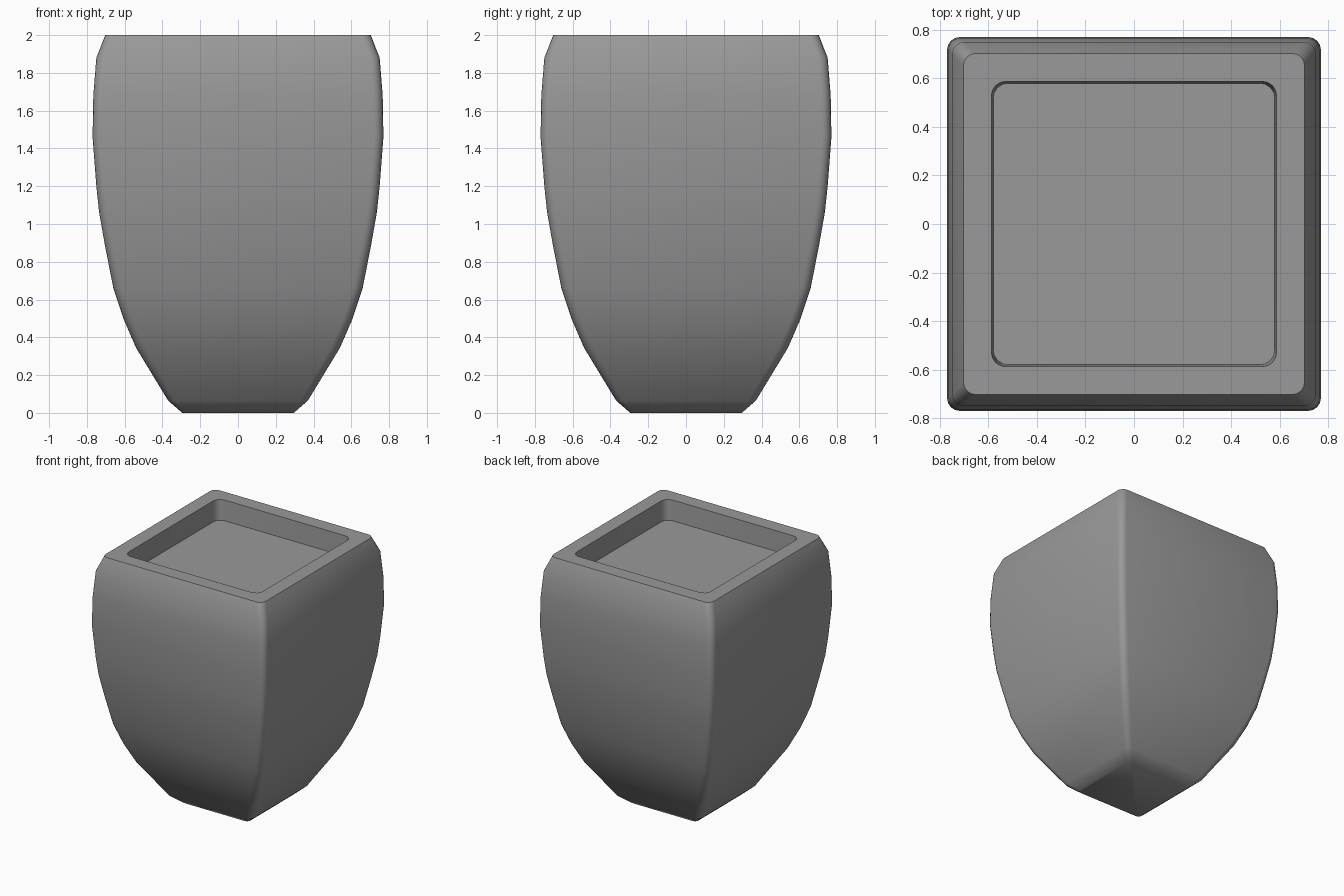
import bpy, bmesh, math

if "Cube" in bpy.data.objects:
    bpy.data.objects.remove(bpy.data.objects["Cube"])


def rounded_square(half, radius, z, segs=4):
    """Points of a rounded square, counter-clockwise."""
    pts = []
    for k in range(4):
        mid = math.pi / 4 + k * math.pi / 2
        cx = math.copysign(half - radius, math.cos(mid))
        cy = math.copysign(half - radius, math.sin(mid))
        for i in range(segs + 1):
            a = k * math.pi / 2 + i / segs * math.pi / 2
            pts.append((cx + radius * math.cos(a), cy + radius * math.sin(a), z))
    return pts


# (half width, height, corner radius): base, bulging side, rim, recess
profile = [
    (0.295, 0.0, 0.03), (0.37, 0.065, 0.04), (0.54, 0.345, 0.05),
    (0.605, 0.495, 0.05), (0.66, 0.66, 0.05), (0.705, 0.89, 0.05),
    (0.735, 1.06, 0.05), (0.75, 1.2, 0.05), (0.77, 1.46, 0.05),
    (0.766, 1.68, 0.05), (0.75, 1.88, 0.05), (0.703, 2.0, 0.05),
    (0.588, 2.0, 0.06), (0.58, 1.84, 0.06),
]

# Square planter: stacked rounded-square loops, capped at base and recess floor
bm = bmesh.new()
loops = [[bm.verts.new(p) for p in rounded_square(h, r, z)] for h, z, r in profile]
n = len(loops[0])
for low, high in zip(loops, loops[1:]):
    for i in range(n):
        j = (i + 1) % n
        bm.faces.new((low[i], low[j], high[j], high[i]))
bm.faces.new(loops[0][::-1])
bm.faces.new(loops[-1])
mesh = bpy.data.meshes.new("square_planter")
bm.to_mesh(mesh)
bm.free()
planter = bpy.data.objects.new("square_planter", mesh)
bpy.context.collection.objects.link(planter)

# Dark grey stone
stone = bpy.data.materials.new("dark_stone")
stone.diffuse_color = (0.32, 0.32, 0.32, 1)
stone.use_nodes = True
stone.node_tree.nodes["Principled BSDF"].inputs["Base Color"].default_value = stone.diffuse_color
mesh.materials.append(stone)

# Smooth sides, crisp rim, recess and base edges
bpy.context.view_layer.objects.active = planter
planter.select_set(True)
bpy.ops.object.shade_smooth_by_angle(angle=math.radians(40))
